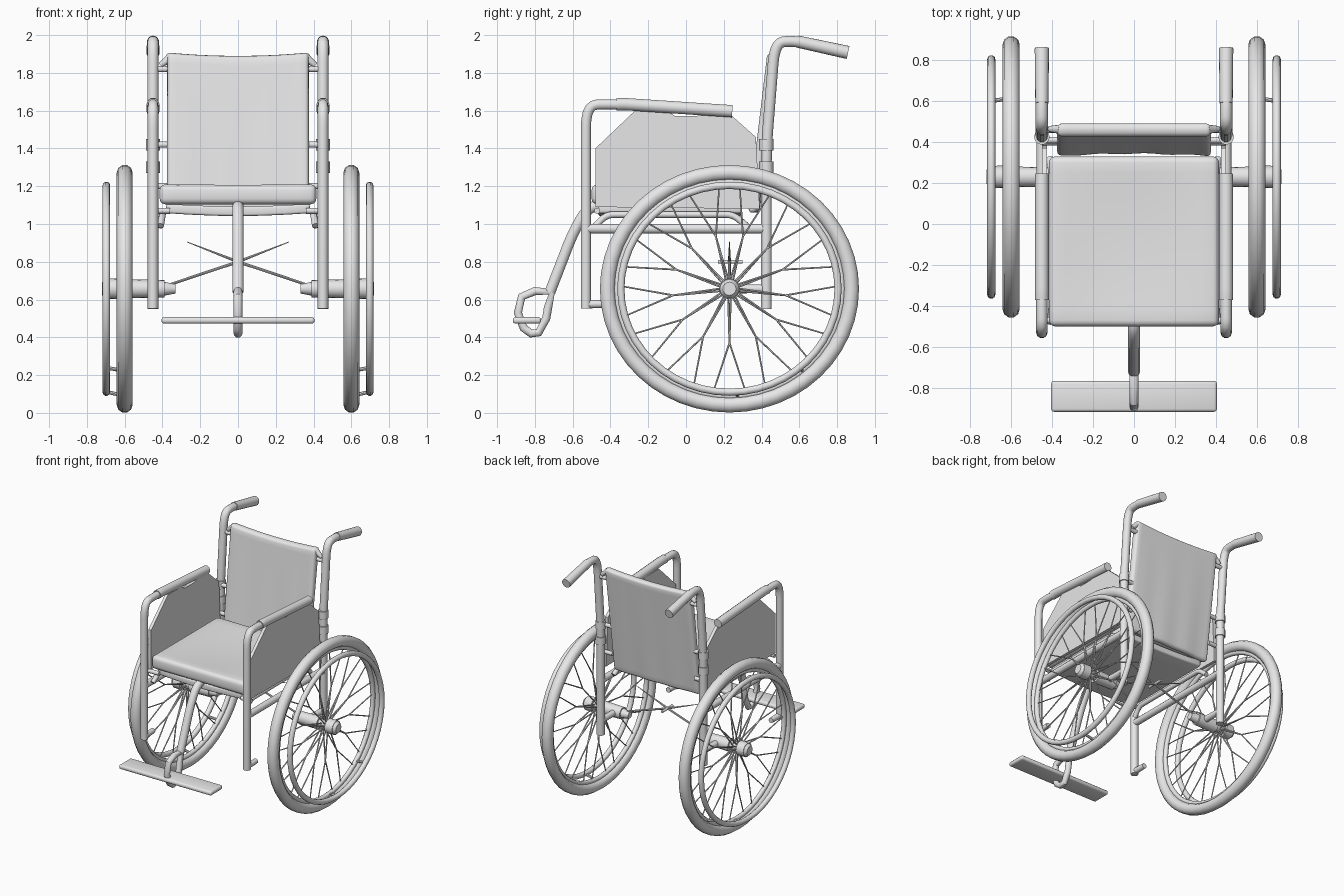
import bpy, bmesh
from math import sin, cos, pi, radians
from mathutils import Vector, Matrix

cube = bpy.data.objects.get("Cube")
if cube:
    bpy.data.objects.remove(cube, do_unlink=True)

grey = bpy.data.materials.new("light_grey")
grey.use_nodes = True
grey.diffuse_color = (0.8, 0.8, 0.8, 1)
grey.node_tree.nodes["Principled BSDF"].inputs["Base Color"].default_value = grey.diffuse_color

AXLE = Vector((0.6, 0.23, 0.657))
SQUASH = 0.952  # wheels are a touch lower than long


def finish(name, bm, mirror=False):
    """Turn a bmesh into a shaded object, optionally mirrored."""
    mesh = bpy.data.meshes.new(name)
    bmesh.ops.recalc_face_normals(bm, faces=bm.faces)
    bm.to_mesh(mesh)
    bm.free()
    mesh.materials.append(grey)
    ob = bpy.data.objects.new(name, mesh)
    bpy.context.collection.objects.link(ob)
    bpy.ops.object.select_all(action="DESELECT")
    ob.select_set(True)
    bpy.context.view_layer.objects.active = ob
    bpy.ops.object.shade_smooth_by_angle(angle=radians(40))
    if mirror:
        ob.modifiers.new("Mirror", "MIRROR")


def rounded(points, radius):
    """Replace each inner corner of a path by a short arc."""
    pts = [Vector(p) for p in points]
    path = [pts[0]]
    for a, b, c in zip(pts, pts[1:], pts[2:]):
        p = b + (a - b).normalized() * min(radius, (a - b).length * 0.45)
        q = b + (c - b).normalized() * min(radius, (c - b).length * 0.45)
        for i in range(6):
            t = i / 5
            path.append(p * (1 - t) ** 2 + b * 2 * t * (1 - t) + q * t * t)
    return path + [pts[-1]]


def tube(name, points, r, bend=0.06, mirror=False, closed=False):
    """Sweep a round tube along a rounded path."""
    path = [Vector(p) for p in points] if closed else rounded(points, bend)
    curve = bpy.data.curves.new(name, "CURVE")
    curve.dimensions, curve.bevel_depth, curve.bevel_resolution = "3D", r, 3
    curve.use_fill_caps = True
    spline = curve.splines.new("POLY")
    spline.points.add(len(path) - 1)
    for sp, p in zip(spline.points, path):
        sp.co = (*p, 1)
    spline.use_cyclic_u = closed
    temp = bpy.data.objects.new(name + "_path", curve)
    bm = bmesh.new()
    bm.from_mesh(temp.to_mesh())
    temp.to_mesh_clear()
    bpy.data.objects.remove(temp)
    finish(name, bm, mirror)


def rods(name, spans, mirror=False, sides=12):
    """Straight tapered rods, each given as start, end, start radius, end radius."""
    bm = bmesh.new()
    for a, b, r1, r2 in spans:
        a, b = Vector(a), Vector(b)
        turn = (b - a).to_track_quat("Z", "Y").to_matrix().to_4x4()
        bmesh.ops.create_cone(bm, cap_ends=True, segments=sides, radius1=r1, radius2=r2,
                              depth=(b - a).length,
                              matrix=Matrix.Translation((a + b) / 2) @ turn)
    finish(name, bm, mirror)


def padded_box(size, center, edge, slices=0):
    """Box with rounded edges, sliced evenly along its two widest axes."""
    bm = bmesh.new()
    size, center = Vector(size), Vector(center)
    bmesh.ops.create_cube(bm, size=1, matrix=Matrix.Translation(center) @ Matrix.Diagonal((*size, 1)))
    bmesh.ops.bevel(bm, geom=bm.edges[:], offset=edge, segments=3, profile=0.5, affect="EDGES")
    for axis in sorted(range(3), key=lambda k: size[k])[1:]:
        normal = Vector([k == axis for k in range(3)])
        for i in range(1, slices):
            spot = center + normal * (i / slices - 0.5) * size[axis]
            bmesh.ops.bisect_plane(bm, geom=bm.verts[:] + bm.edges[:] + bm.faces[:],
                                   plane_co=spot, plane_no=normal)
    return bm


def on_wheel(angle, r, x):
    return Vector((x, AXLE.y + r * cos(angle), AXLE.z + r * sin(angle) * SQUASH))


def ring(name, x, major, minor):
    pts = [on_wheel(2 * pi * i / 48, major, x) for i in range(48)]
    tube(name, pts, minor, mirror=True, closed=True)


def axle(x):
    return (x, AXLE.y, AXLE.z)


# Wheels
ring("tyre", 0.6, 0.646, 0.042)
ring("wheel_rim", 0.603, 0.597, 0.018)
ring("push_rim", 0.697, 0.575, 0.02)
rods("push_rim_tabs", [(on_wheel(a, 0.597, 0.6), on_wheel(a, 0.575, 0.695), 0.01, 0.01)
                       for a in (-1.5, -0.87)], True, 8)
spokes = []
for i in range(13):
    a = 2 * pi * i / 13 - pi / 2
    fork = on_wheel(a, 0.3, 0.605)
    for side in (-1, 1):
        spokes.append((on_wheel(a + side * 0.25, 0.03, 0.605 + side * 0.015), fork, 0.005, 0.005))
        spokes.append((fork, on_wheel(a + side * 0.15, 0.585, 0.603), 0.005, 0.004))
rods("spokes", spokes, True, 6)
rods("hub", [(axle(0.33), axle(0.41), 0.025, 0.04), (axle(0.39), axle(0.56), 0.046, 0.05),
             (axle(0.55), axle(0.66), 0.035, 0.035), (axle(0.635), axle(0.7), 0.055, 0.054),
             (axle(0.7), axle(0.72), 0.05, 0.035)], True, 16)

# Side frames
X = 0.45
tube("front_post_and_arm", [(X, -0.53, 0.553), (X, -0.53, 1.63), (X, -0.4, 1.635), (X, 0.22, 1.6)],
     0.028, 0.12, True)
rods("front_post_foot", [((X, -0.53, 0.576), (X, -0.42, 0.576), 0.023, 0.02)], True)
tube("rear_post", [(X, 0.425, 0.55), (X, 0.425, 1.4), (X, 0.47, 1.96),
                   (X, 0.57, 1.97), (X, 0.7, 1.942)], 0.03, 0.11, True)
rods("hand_grip", [((X, 0.59, 1.966), (X, 0.858, 1.908), 0.032, 0.035)], True, 16)
tube("arm_pad", [(X, -0.37, 1.633), (X, -0.33, 1.635), (X, 0.2, 1.6), (X, 0.245, 1.597)], 0.034, 0.02, True)
rods("lower_rail", [((X, -0.53, 0.975), (X, 0.43, 0.975), 0.026, 0.026)], True)
tube("seat_rail", [(0.41, -0.48, 0.99), (0.4, -0.42, 1.05), (0.4, 0.25, 1.05), (0.41, 0.32, 0.99)],
     0.018, 0.04, True)
rods("axle_bracket", [(axle(X), (X, 0.43, AXLE.z), 0.025, 0.022)], True)
rods("frame_joints", [((X, 0.425, z - 0.03), (X, 0.425, z + 0.03), 0.038, 0.038) for z in (1.3, 1.42)]
     + [((0.36, y, z), (X, y, z), 0.016, 0.016) for y, z in ((0.46, 1.82), (0.41, 1.42), (0.4, 1.2),
                                                             (-0.47, 1.07))], True)

# Side panels with sloped upper corners and a shallow hand slot under the arm
bm = bmesh.new()
outline = [(-0.48, 1.09), (-0.48, 1.4), (-0.27, 1.6), (-0.1, 1.6), (-0.06, 1.573), (0.06, 1.573),
           (0.1, 1.59), (0.24, 1.575), (0.37, 1.46), (0.39, 1.08)]
face = bm.faces.new([bm.verts.new((0.425, y, z)) for y, z in outline])
grown = bmesh.ops.extrude_face_region(bm, geom=[face])["geom"]
bmesh.ops.translate(bm, verts=[v for v in grown if isinstance(v, bmesh.types.BMVert)], vec=(0.024, 0, 0))
finish("side_panel", bm, True)

# Seat cushion, slightly sagging in the middle, over a hanging sling
bm = padded_box((0.83, 0.83, 0.105), (0, -0.085, 1.157), 0.03, 10)
for v in bm.verts:
    if v.co.z > 1.2:
        v.co.z -= 0.018 * max(0, cos(v.co.x * 3.8)) * max(0, cos((v.co.y + 0.085) * 3.8))
finish("seat", bm)
bm = padded_box((0.76, 0.76, 0.05), (0, -0.085, 1.083), 0.012, 6)
for v in bm.verts:
    v.co.z -= 0.016 * cos(v.co.x * 4)
finish("seat_sling", bm)

# Backrest cloth, leaning back with soft folds and thickening to a rolled top
bm = padded_box((0.75, 0.045, 0.83), (0, 0, 1.475), 0.02, 16)
for v in bm.verts:
    t = (v.co.z - 1.06) / 0.83
    fold = 0.012 * cos(v.co.x * 4.1) + 0.003 * sin(v.co.x * 28)
    v.co.y = v.co.y * (1 + 0.4 * t) + 0.352 + 0.11 * t + fold * (1 - t)
    v.co.z += 0.018 * t * (v.co.x / 0.375) ** 2
finish("backrest", bm)
rods("backrest_corner", [((0.355, 0.462, 1.885), (0.41, 0.464, 1.84), 0.024, 0.015)], True)

# Thin cross braces between the wheels
rods("cross_brace", [((0.36, 0.23, 0.68), (0, 0.23, 0.8), 0.007, 0.008),
                     ((0, 0.23, 0.8), (-0.27, 0.23, 0.905), 0.008, 0.002)], True, 8)
rods("brace_pin", [((0, 0.17, 0.8), (0, 0.3, 0.8), 0.01, 0.01)])

# Central leg with loop and foot plate
tube("foot_leg", [(0, -0.42, 1.1), (0, -0.52, 1.09), (0, -0.6, 0.95), (0, -0.72, 0.64)], 0.03, 0.08)
loop = [(-0.71, 0.64), (-0.8, 0.645), (-0.87, 0.615), (-0.89, 0.53), (-0.86, 0.45), (-0.82, 0.42),
        (-0.78, 0.425), (-0.74, 0.5), (-0.73, 0.56)]
tube("foot_loop", [(0, y, z) for y, z in loop], 0.023, closed=True)
finish("foot_plate", padded_box((0.81, 0.15, 0.034), (0, -0.842, 0.49), 0.014))
